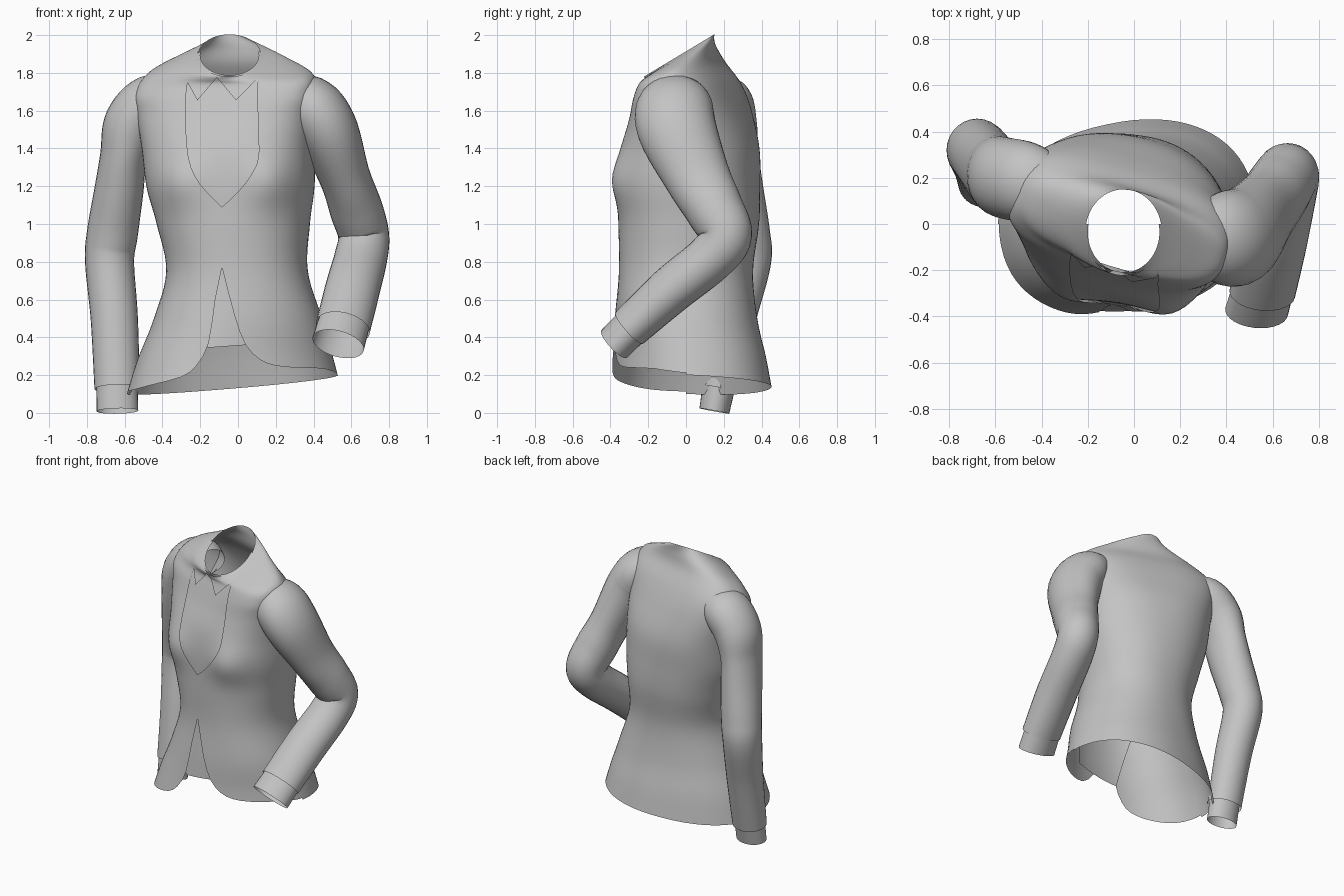
import bpy, bmesh, math
from mathutils import Vector

cube = bpy.data.objects.get("Cube")
if cube:
    bpy.data.objects.remove(cube, do_unlink=True)

GREY = (0.55, 0.55, 0.55, 1)
cloth = bpy.data.materials.new("grey cloth")
cloth.use_nodes = True
cloth.diffuse_color = GREY
cloth.node_tree.nodes["Principled BSDF"].inputs["Base Color"].default_value = GREY


def spline(rows, steps):
    """Smooth interpolation through all rows."""
    out = []
    for i in range(len(rows) - 1):
        p0, p1, p2 = rows[max(i - 1, 0)], rows[i], rows[i + 1]
        p3 = rows[min(i + 2, len(rows) - 1)]
        for s in range(steps):
            t = s / steps
            out.append([b + t / 2 * (c - a + t * (2 * a - 5 * b + 4 * c - d + t * (3 * b - 3 * c + d - a)))
                        for a, b, c, d in zip(p0, p1, p2, p3)])
    return out + [list(rows[-1])]


def loft(rings):
    bm = bmesh.new()
    grid = [[bm.verts.new(p) for p in ring] for ring in rings]
    n = len(grid[0])
    for low, high in zip(grid, grid[1:]):
        for j in range(n):
            k = (j + 1) % n
            bm.faces.new((low[j], low[k], high[k], high[j]))
    return bm


def finish(bm, name):
    mesh = bpy.data.meshes.new(name)
    bm.to_mesh(mesh)
    bm.free()
    mesh.polygons.foreach_set("use_smooth", [True] * len(mesh.polygons))
    mesh.materials.append(cloth)
    obj = bpy.data.objects.new(name, mesh)
    bpy.context.collection.objects.link(obj)


# Torso sections: z, centre x, centre y, half width, half depth, twist, x tilt, y tilt, roundness
TORSO = [
    (.15, -.03, .02, .56, .42, 12, .09, -.05, .9),
    (.30, -.02, .015, .515, .4, 10, .05, -.02, .9),
    (.50, 0, 0, .445, .375, 6, 0, 0, .9),
    (.75, -.005, 0, .375, .355, 0, 0, 0, .9),
    (1.0, -.025, .015, .405, .37, -6, 0, 0, .9),
    (1.2, -.04, .02, .445, .365, -11, 0, 0, .9),
    (1.4, -.05, .025, .46, .345, -15, 0, 0, .85),
    (1.58, -.06, .025, .48, .28, -17, 0, .05, .75),
    (1.7, -.06, .01, .49, .23, -17, .04, .15, .7),
    (1.79, -.05, -.015, .45, .185, -17, .08, .3, .8),
    (1.85, -.045, -.03, .31, .18, -13, .08, .48, .9),
    (1.893, -.045, -.035, .165, .185, 0, 0, .6, 1),
]
BUST = (-.33, .17)


def torso(offset):
    rings = []
    for z, cx, cy, a, b, twist, kx, ky, e in spline(TORSO, 6):
        r = math.radians(twist)
        ring = []
        for j in range(72):
            t = math.tau * j / 72
            c, s = math.cos(t), math.sin(t)
            u = (a + offset) * math.copysign(abs(c) ** e, c)
            v = (b + offset) * math.copysign(abs(s) ** e, s)
            x, y = u * math.cos(r) - v * math.sin(r), u * math.sin(r) + v * math.cos(r)
            h = z + kx * x + ky * y
            if s < 0:
                y -= sum(.055 * math.exp(-((x + cx - m) / .15) ** 2 - ((h - 1.23) / .14) ** 2)
                         for m in BUST) * min(1, -3 * s)
            ring.append((cx + x, cy + y, h))
        rings.append(ring)
    return loft(rings)


def inside(x, z, outline):
    hit = False
    for (x1, z1), (x2, z2) in zip(outline, outline[1:] + outline[:1]):
        if (z1 > z) != (z2 > z) and x < x1 + (z - z1) * (x2 - x1) / (z2 - z1):
            hit = not hit
    return hit


def cut_front(bm, outline, keep_inside):
    """Trim the front of a shell along an outline seen from the front."""
    def split(faces, co, no):
        geom = set(faces)
        for f in faces:
            geom.update(f.edges)
            geom.update(f.verts)
        bmesh.ops.bisect_plane(bm, geom=list(geom), dist=1e-5, plane_co=co, plane_no=no)

    split(bm.faces[:], (0, 0, 0), (0, 1, 0))
    for (x1, z1), (x2, z2) in zip(outline, outline[1:] + outline[:1]):
        near = []
        for f in bm.faces:
            c = f.calc_center_median()
            if (c.y < 0 and min(x1, x2) - .04 < c.x < max(x1, x2) + .04
                    and min(z1, z2) - .04 < c.z < max(z1, z2) + .04):
                near.append(f)
        if near:
            split(near, (x1, 0, z1), (z2 - z1, 0, x1 - x2))
    drop = []
    for f in bm.faces:
        c = f.calc_center_median()
        if (c.y < 0 and inside(c.x, c.z, outline)) != keep_inside:
            drop.append(f)
    bmesh.ops.delete(bm, geom=drop, context='FACES')


# Jacket body with the neckline and the cutaway hem
right_lapel = [(-.225, 1.86), (-.265, 1.76), (-.278, 1.6), (-.262, 1.35), (-.2, 1.21), (-.085, 1.09)]
left_lapel = [(-.085, 1.09), (0, 1.17), (.075, 1.27), (.11, 1.38), (.102, 1.7), (.118, 1.9)]
right_hem = [(-.085, .77), (-.12, .6), (-.155, .37), (-.22, .25), (-.3, .19), (-.45, .15), (-.6, .11)]
left_hem = [(.53, .21), (.45, .235), (.3, .24), (.2, .25), (.12, .28), (.04, .36), (-.02, .52), (-.085, .77)]
body = torso(0)
cut_front(body, spline(right_lapel, 3)[:-1] + spline(left_lapel, 3) + [(.13, 2.2), (-.225, 2.2)], False)
cut_front(body, spline(right_hem, 2) + [(-.6, -.2), (.6, -.2)] + spline(left_hem, 2)[:-1], False)
finish(body, "jacket_body")

# Shirt front under the jacket
shirt = torso(-.01)
cut_front(shirt, [(-.3, 2.2), (-.3, 1.1), (-.16, .345), (.05, .36), (.2, .37), (.2, 2.2)], True)
finish(shirt, "shirt_front")

# Pointed shirt collar
collar = torso(.003)
cut_front(collar, [(-.268, 1.75), (-.215, 1.655), (-.112, 1.775), (-.01, 1.655),
                   (.102, 1.77), (.12, 2.2), (-.268, 2.2)], True)
finish(collar, "shirt_collar")


def sleeve(name, path, steps=6, sides=28):
    """Tube along points of x, y, z, half width, half depth."""
    rows = spline(path, steps)
    pts = [Vector(r[:3]) for r in rows]
    rings = []
    for i, (p, row) in enumerate(zip(pts, rows)):
        t = (pts[min(i + 1, len(pts) - 1)] - pts[max(i - 1, 0)]).normalized()
        v = Vector((0, 1, 0))
        v = (v - t * v.dot(t)).normalized()
        u = v.cross(t)
        rings.append([p + u * row[3] * math.cos(math.tau * j / sides)
                      + v * row[4] * math.sin(math.tau * j / sides) for j in range(sides)])
    finish(loft(rings), name)


# Bent left sleeve and its cuff
sleeve("left_sleeve", [
    (.2, -.03, 1.69, .08, .11), (.36, -.055, 1.64, .155, .195), (.465, -.05, 1.51, .165, .21),
    (.565, .06, 1.25, .135, .175), (.625, .15, 1.08, .14, .155), (.665, .21, .94, .135, .14),
    (.65, .13, .82, .14, .13), (.605, -.08, .65, .145, .125), (.555, -.3, .45, .145, .11)])
sleeve("left_cuff", [(.57, -.24, .505, .135, .1), (.53, -.38, .365, .14, .098)], 3)

# Straight right sleeve and its cuff
sleeve("right_sleeve", [
    (-.3, .11, 1.69, .08, .11), (-.45, .175, 1.65, .145, .17), (-.56, .2, 1.53, .15, .175),
    (-.605, .22, 1.36, .125, .165), (-.63, .255, 1.18, .13, .155), (-.665, .305, .95, .135, .14),
    (-.68, .315, .8, .13, .135), (-.655, .25, .5, .125, .12), (-.64, .175, .13, .12, .105)])
sleeve("right_cuff", [(-.642, .185, .2, .108, .09), (-.638, .15, .01, .11, .08)], 3)
